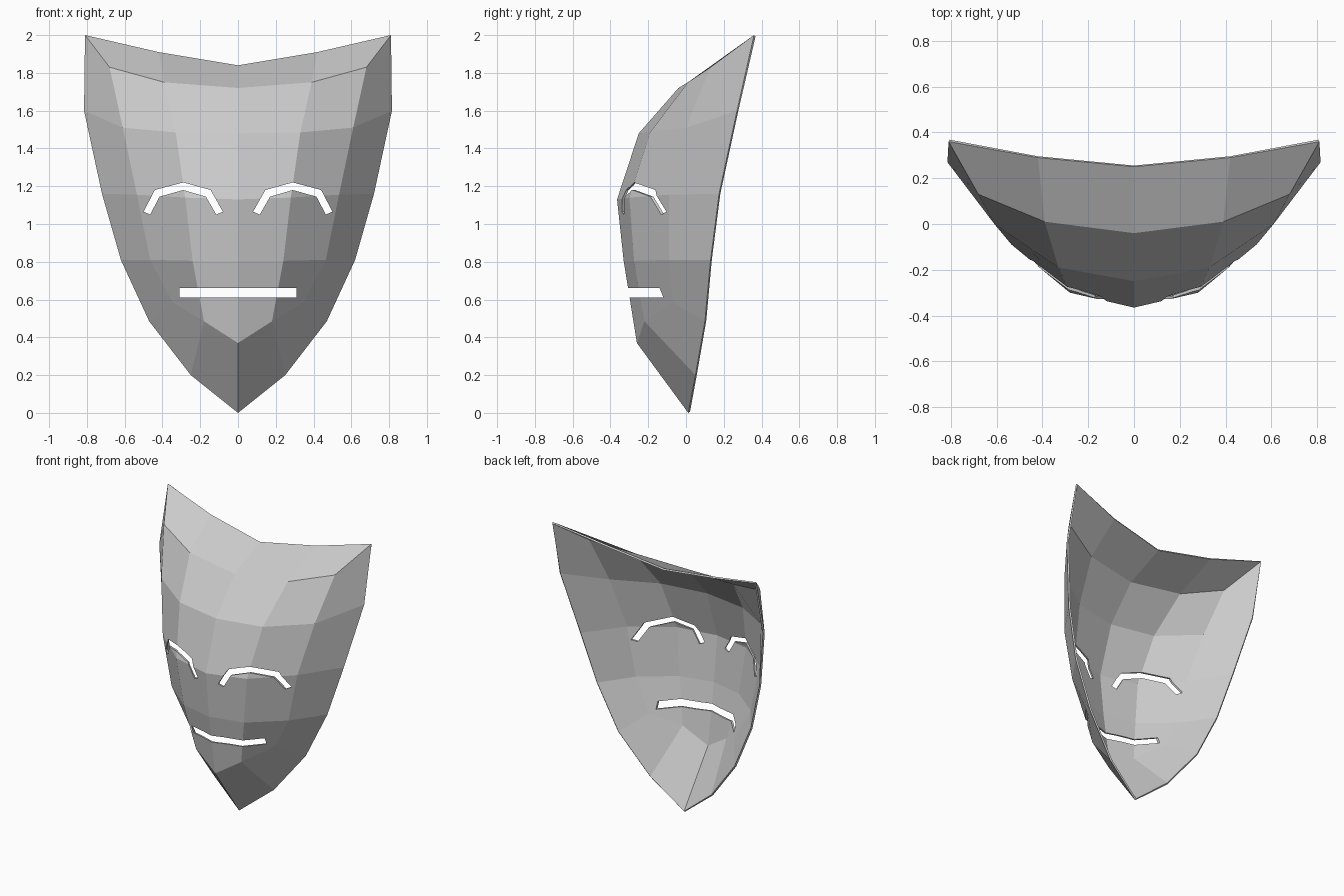
import bpy, bmesh
from mathutils import Vector

if "Cube" in bpy.data.objects:
    bpy.data.objects.remove(bpy.data.objects["Cube"])

# Right half of the face: rows from forehead to chin, columns from centre to cheek
rows = [
    [(0, -.04, 1.72), (.39, .01, 1.75), (.68, .13, 1.83)],
    [(0, -.25, 1.48), (.33, -.19, 1.485), (.61, 0, 1.51)],
    [(0, -.365, 1.13), (.28, -.30, 1.14), (.535, -.09, 1.155)],
    [(0, -.33, .805), (.24, -.275, .805), (.465, -.09, .81)],
    [(0, -.26, .37), (.18, -.22, .485), (.345, -.07, .585)],
]
# Outer rim, from top centre round the side to the chin
rim = [(0, .25, 1.84), (.42, .29, 1.91), (.81, .36, 2), (.815, .27, 1.6), (.72, .175, 1.16),
       (.62, .13, .81), (.47, .10, .485), (.25, .05, .2), (0, .012, 0)]


def make_object(name, bm):
    mesh = bpy.data.meshes.new(name)
    bm.to_mesh(mesh)
    bm.free()
    obj = bpy.data.objects.new(name, mesh)
    bpy.context.collection.objects.link(obj)
    return obj


# Mask shell
bm = bmesh.new()
g = [[bm.verts.new(p) for p in r] for r in rows]
outer = [bm.verts.new(p) for p in rim]
for i in range(4):
    for j in range(2):
        bm.faces.new((g[i][j], g[i + 1][j], g[i + 1][j + 1], g[i][j + 1]))
inner = g[0][:2] + [r[2] for r in g] + g[4][1::-1]
for k in range(8):
    bm.faces.new((inner[k], inner[k + 1], outer[k + 1], outer[k]))
bm.normal_update()
mask = make_object("mask", bm)
mirror = mask.modifiers.new("mirror", 'MIRROR')
mirror.use_clip = True
solid = mask.modifiers.new("thickness", 'SOLIDIFY')
solid.thickness = .012
solid.offset = -1

# Eye and mouth openings, cut straight through from the front
eye = [(.50, 1.065), (.44, 1.18), (.29, 1.22), (.145, 1.18), (.08, 1.065),
       (.115, 1.05), (.17, 1.145), (.29, 1.18), (.415, 1.145), (.465, 1.05)]
mouth = [(-.31, .61), (.31, .61), (.31, .66), (-.31, .66)]
bm = bmesh.new()
for outline in (eye, [(-x, z) for x, z in eye], mouth):
    face = bm.faces.new([bm.verts.new((x, -.6, z)) for x, z in outline])
    ext = bmesh.ops.extrude_face_region(bm, geom=[face], use_keep_orig=True)
    moved = [v for v in ext["geom"] if isinstance(v, bmesh.types.BMVert)]
    bmesh.ops.translate(bm, verts=moved, vec=Vector((0, 1.2, 0)))
bmesh.ops.recalc_face_normals(bm, faces=bm.faces)
cutter = make_object("opening_cutter", bm)
cutter.hide_render = True
cutter.display_type = 'WIRE'
cut = mask.modifiers.new("openings", 'BOOLEAN')
cut.operation = 'DIFFERENCE'
cut.solver = 'EXACT'
cut.object = cutter

# Bake the modifiers, then drop the helper
bpy.context.view_layer.objects.active = mask
mask.select_set(True)
for name in [m.name for m in mask.modifiers]:
    bpy.ops.object.modifier_apply(modifier=name)
bpy.data.objects.remove(cutter)
